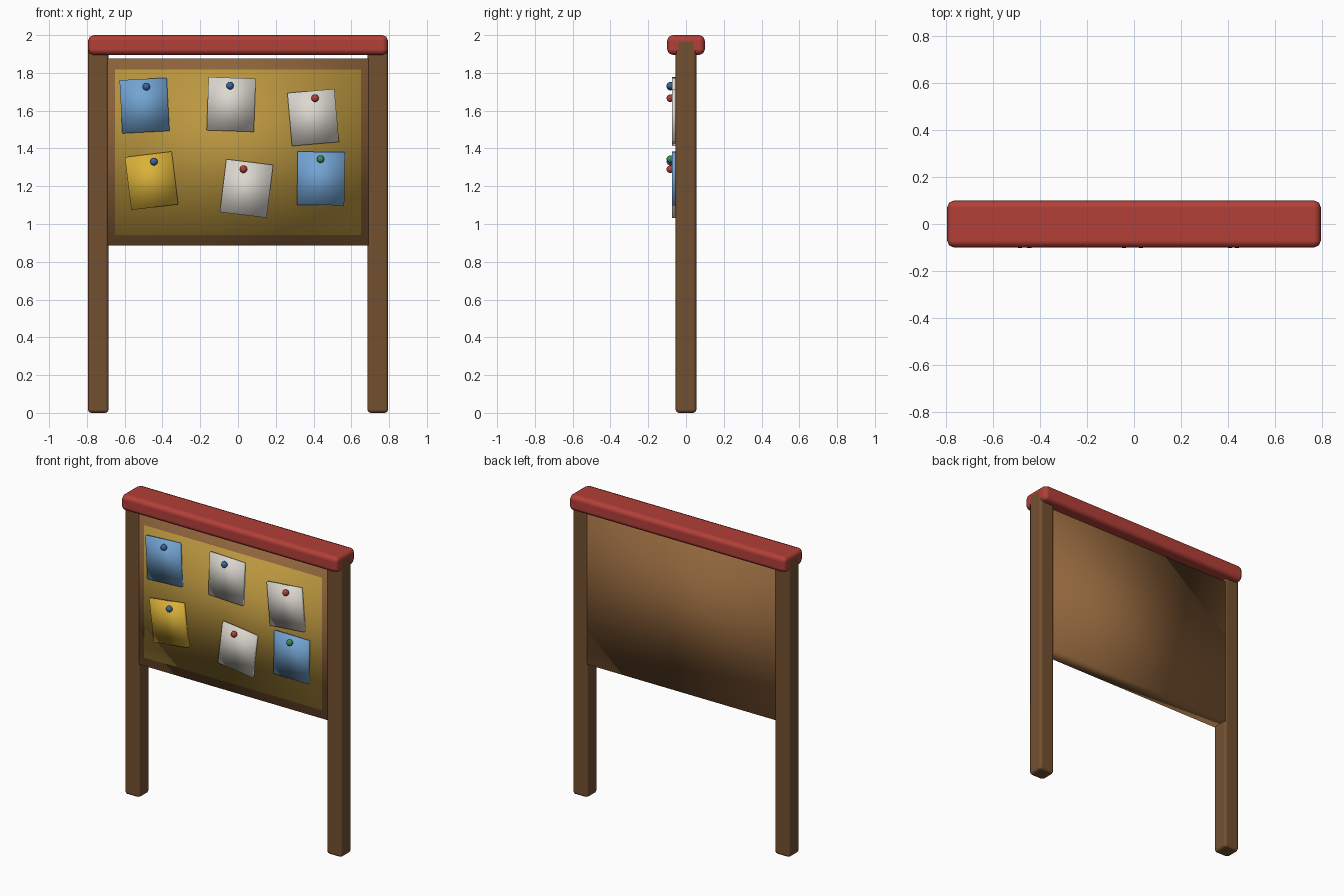
import bpy
from math import radians

if "Cube" in bpy.data.objects:
    bpy.data.objects.remove(bpy.data.objects["Cube"])


def material(name, rgb):
    m = bpy.data.materials.new(name)
    m.diffuse_color = (*rgb, 1)
    m.use_nodes = True
    m.node_tree.nodes["Principled BSDF"].inputs["Base Color"].default_value = m.diffuse_color
    return m


WOOD = material("post_wood", (0.17, 0.08, 0.03))
FRAME = material("frame_wood", (0.28, 0.13, 0.045))
CORK = material("cork", (0.50, 0.31, 0.05))
RED = material("red", (0.45, 0.05, 0.04))
BLUE = material("blue", (0.04, 0.13, 0.35))
GREEN = material("green", (0.05, 0.25, 0.10))
PAPER_WHITE = material("white_paper", (0.72, 0.69, 0.63))
PAPER_BLUE = material("blue_paper", (0.17, 0.37, 0.65))
PAPER_YELLOW = material("yellow_paper", (0.70, 0.44, 0.04))


def box(name, center, size, mat, bevel=0, turn=0):
    bpy.ops.mesh.primitive_cube_add(size=1, location=center)
    o = bpy.context.object
    o.name = name
    o.scale = size
    bpy.ops.object.transform_apply(location=False, rotation=False, scale=True)
    o.rotation_euler.y = radians(turn)
    o.data.materials.append(mat)
    bpy.ops.object.shade_smooth()
    if bevel:
        b = o.modifiers.new("bevel", 'BEVEL')
        b.width = bevel
        b.segments = 2
        b.harden_normals = True
    return o


# Posts, running up into the cap
for side, x in (("left", -0.74), ("right", 0.74)):
    box(side + "_post", (x, 0, 0.99), (0.11, 0.11, 1.98), WOOD, 0.018)

# Cap rail
box("cap", (0, 0, 1.9475), (1.588, 0.2, 0.105), RED, 0.03)

# Board: wooden backing with a cork face standing slightly proud of it
box("board_frame", (0, 0, 1.38), (1.40, 0.10, 0.99), FRAME)
box("cork_face", (0, -0.0075, 1.38), (1.30, 0.095, 0.875), CORK)

# Notes: x, z, clockwise turn, paper; pin x, z, colour
notes = [
    (-0.495, 1.627, -3, PAPER_BLUE, -0.485, 1.727, BLUE),
    (-0.036, 1.633, 2, PAPER_WHITE, -0.042, 1.732, BLUE),
    (0.398, 1.564, -5, PAPER_WHITE, 0.408, 1.666, RED),
    (-0.458, 1.229, -7, PAPER_YELLOW, -0.445, 1.330, BLUE),
    (0.045, 1.188, 7, PAPER_WHITE, 0.029, 1.290, RED),
    (0.439, 1.241, 0.7, PAPER_BLUE, 0.437, 1.343, GREEN),
]
for i, (x, z, turn, paper, px, pz, pin) in enumerate(notes, 1):
    box(f"note_{i}", (x, -0.064, z), (0.25, 0.02, 0.282), paper, turn=turn)
    bpy.ops.mesh.primitive_uv_sphere_add(segments=16, ring_count=8, radius=0.02,
                                         location=(px, -0.083, pz))
    o = bpy.context.object
    o.name = f"pin_{i}"
    o.data.materials.append(pin)
    bpy.ops.object.shade_smooth()
